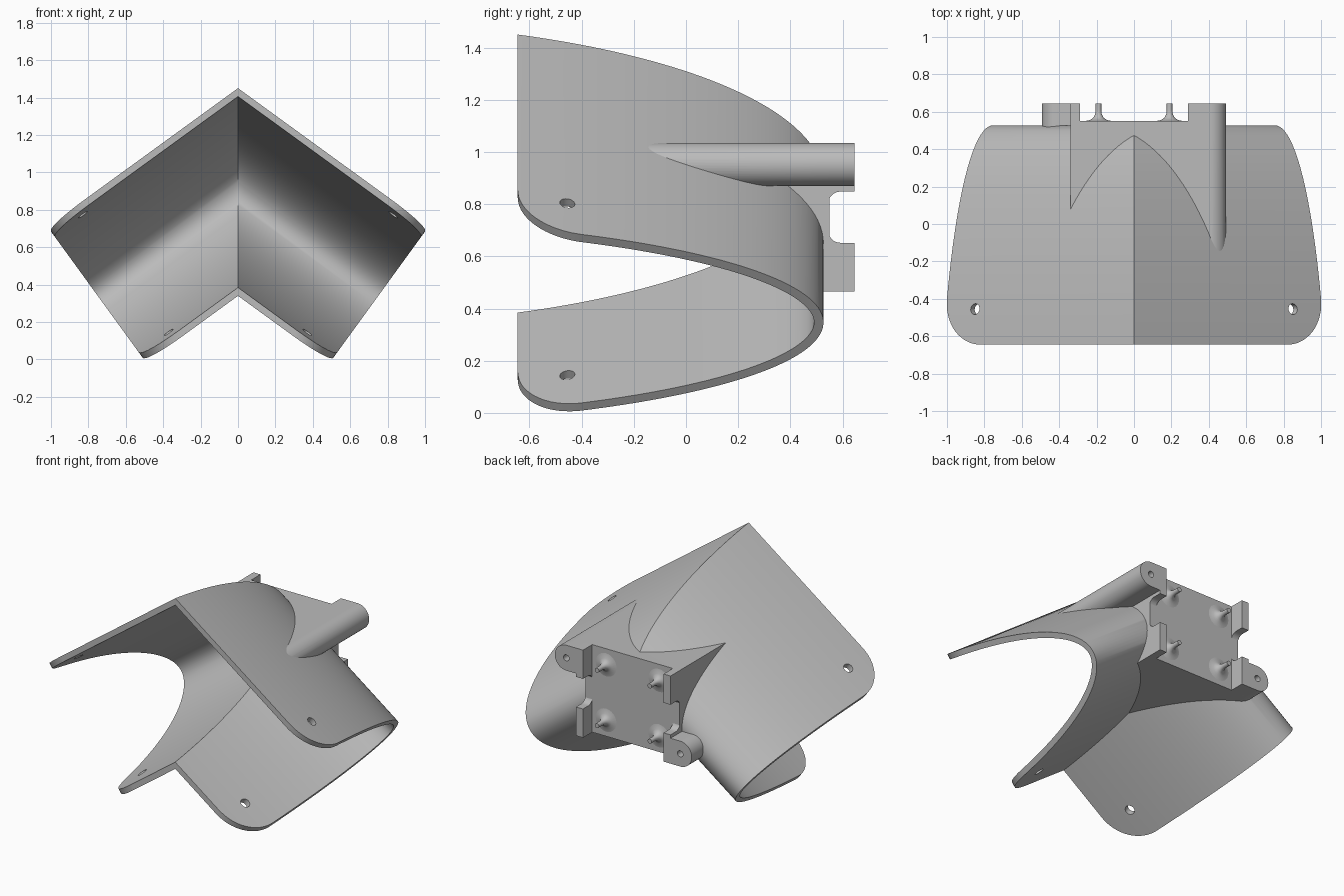
import bpy, bmesh, math
from mathutils import Vector, Matrix

if "Cube" in bpy.data.objects:
    bpy.data.objects.remove(bpy.data.objects["Cube"], do_unlink=True)

grey = bpy.data.materials.new("plain grey")
grey.use_nodes = True
grey.diffuse_color = (0.5, 0.5, 0.5, 1)
grey.node_tree.nodes["Principled BSDF"].inputs["Base Color"].default_value = (0.5, 0.5, 0.5, 1)

SLOPE = math.radians(36)
ALONG = Vector((math.cos(SLOPE), 0, -math.sin(SLOPE)))   # down the arm
UP = Vector((math.sin(SLOPE), 0, math.cos(SLOPE)))       # across the arm
MID, NOSE, LONG, SHORT = 0.724, 0.527, 1.933, 0.4886     # channel ellipse
FRONT, BACK, END, CORNER, WALL = -0.645, 0.645, 0.407, 0.245, 0.036
TOP, BOTTOM, PLATE = 1.035, 0.465, 0.55


def finish(name, bm):
    bmesh.ops.recalc_face_normals(bm, faces=bm.faces)
    mesh = bpy.data.meshes.new(name)
    bm.to_mesh(mesh)
    bm.free()
    mesh.materials.append(grey)
    obj = bpy.data.objects.new(name, mesh)
    bpy.context.collection.objects.link(obj)
    return obj


def select(obj):
    bpy.ops.object.select_all(action='DESELECT')
    obj.select_set(True)
    bpy.context.view_layer.objects.active = obj


def smooth(obj):
    select(obj)
    bpy.ops.object.shade_smooth_by_angle(angle=math.radians(30))


def subtract(obj, cutter):
    cutter.hide_render = True
    mod = obj.modifiers.new("cut", 'BOOLEAN')
    mod.operation, mod.solver, mod.object = 'DIFFERENCE', 'EXACT', cutter
    select(obj)
    bpy.ops.object.modifier_apply(modifier=mod.name)
    bpy.data.objects.remove(cutter, do_unlink=True)


def prism(name, points, offset):
    """Extrude a closed outline of 3D points by an offset."""
    bm = bmesh.new()
    face = bm.faces.new([bm.verts.new(p) for p in points])
    new = bmesh.ops.extrude_face_region(bm, geom=[face])["geom"]
    bmesh.ops.translate(bm, vec=offset, verts=[v for v in new if isinstance(v, bmesh.types.BMVert)])
    return finish(name, bm)


def cylinder(name, centre, axis, radius, depth):
    bm = bmesh.new()
    turn = Vector(axis).to_track_quat('Z', 'Y').to_matrix().to_4x4()
    bmesh.ops.create_cone(bm, cap_ends=True, segments=32, radius1=radius, radius2=radius,
                          depth=depth, matrix=Matrix.Translation(centre) @ turn)
    return finish(name, bm)


def section(inset, steps=96):
    """Points (y, n) of the open channel curve, moved inward by inset."""
    limit = math.acos(1 - (NOSE - FRONT) / LONG)
    out = []
    for i in range(steps + 1):
        a = limit * math.sin(math.pi * (i / steps - 0.5))
        normal = Vector((math.cos(a) / LONG, math.sin(a) / SHORT)).normalized()
        y = NOSE - LONG * (1 - math.cos(a)) - inset * normal.x
        out.append((max(y, FRONT), MID + SHORT * math.sin(a) - inset * normal.y))
    return out


def ridge(y, n):
    return Vector((0, y, n / math.cos(SLOPE)))


def arm_end(y, n):
    d = max(0, FRONT + CORNER - y)
    s = END - CORNER + math.sqrt(max(0, CORNER ** 2 - d ** 2))
    return ALONG * s + UP * n + Vector((0, y, 0))


def far_end(y, n):
    return ALONG * 1.5 + UP * n + Vector((0, y, 0))


def mirror_x(bm):
    bmesh.ops.mirror(bm, geom=bm.verts[:] + bm.edges[:] + bm.faces[:], axis='X', merge_dist=1e-4)
    bmesh.ops.remove_doubles(bm, verts=bm.verts, dist=1e-5)


# Bent channel: outer wall, inner wall and rims, mirrored over the ridge
bm = bmesh.new()
loops = [[bm.verts.new(f(*p)) for p in section(w)]
         for w, f in ((0, ridge), (0, arm_end), (WALL, arm_end), (WALL, ridge))]
for a, b in zip(loops, loops[1:]):
    for i in range(len(a) - 1):
        bm.faces.new((a[i], a[i + 1], b[i + 1], b[i]))
for i in (0, -1):
    bm.faces.new([loop[i] for loop in loops])
mirror_x(bm)
shell = finish("channel_shell", bm)
for side in (1, -1):
    centre = ALONG * 0.215 + UP * MID + Vector((0, -0.455, 0))
    axis = UP.copy()
    centre.x *= side
    axis.x *= side
    subtract(shell, cylinder("screw_hole_cutter", centre, axis, 0.029, 1.3))
smooth(shell)


# Mount body: a block with one rounded boss on each side, trimmed to the channel
def boss_outline(inner_x, upper):
    """Rounded tab outline in x, z for the upper +x or lower -x corner."""
    r = 0.0825
    pts = [(inner_x, TOP)]
    for i in range(25):
        a = math.pi * (0.5 - i / 24)
        pts.append((0.41 + r * math.cos(a), TOP - r + r * math.sin(a)))
    pts.append((inner_x, TOP - 2 * r))
    return pts if upper else [(-x, TOP + BOTTOM - z) for x, z in pts]


outline = boss_outline(0.34, True)[1:] + [(0.34, BOTTOM)]
outline += boss_outline(0.34, False)[1:] + [(-0.34, TOP)]
body = prism("mount_body", [(x, -0.3, z) for x, z in outline], (0, PLATE + 0.3, 0))

bm = bmesh.new()
loops = [[bm.verts.new(f(*p)) for p in section(WALL / 2)] for f in (ridge, far_end)]
a, b = loops
for i in range(len(a)):
    j = (i + 1) % len(a)
    bm.faces.new((a[i], a[j], b[j], b[i]))
bm.faces.new(b)
mirror_x(bm)
subtract(body, finish("cavity_cutter", bm))
smooth(body)

# Boss ends with small screw holes
for name, upper in (("upper_boss_end", True), ("lower_boss_end", False)):
    boss = prism(name, [(x, PLATE - 0.02, z) for x, z in boss_outline(0.34, upper)],
                 (0, BACK - PLATE + 0.02, 0))
    x, z = (0.41, TOP - 0.0825) if upper else (-0.41, BOTTOM + 0.0825)
    subtract(boss, cylinder("boss_hole_cutter", (x, BACK, z), (0, 1, 0), 0.02, 0.16))
    smooth(boss)

# Side rails with a rounded notch between two lugs
mid_z, half, r = (TOP + BOTTOM) / 2, 0.098, 0.045
floor = PLATE - 0.004
lower = [(BACK, BOTTOM), (BACK, mid_z - half)]
for i in range(9):
    a = math.pi / 2 * i / 8
    lower.append((floor + r - r * math.sin(a), mid_z - half + r - r * math.cos(a)))
rail = [(floor - 0.004, BOTTOM)] + lower
rail += [(y, 2 * mid_z - z) for y, z in reversed(rail)]
for name, x in (("left_rail", 0.29), ("right_rail", -0.34)):
    smooth(prism(name, [(x, y, z) for y, z in rail], (0.05, 0, 0)))

# Four pins with flared feet on the plate
pin = [(0.075, 0), (0.045, 0.006), (0.028, 0.018), (0.018, 0.036), (0.015, 0.055), (0.015, 0.095)]
for i, (sx, sz) in enumerate(((1, 1), (-1, 1), (1, -1), (-1, -1))):
    bm = bmesh.new()
    rings = []
    for radius, h in pin:
        rings.append([bm.verts.new((sx * 0.19 + radius * math.cos(k * math.tau / 24), PLATE + h,
                                    mid_z + sz * 0.18 + radius * math.sin(k * math.tau / 24)))
                      for k in range(24)])
    for a, b in zip(rings, rings[1:]):
        for k in range(24):
            j = (k + 1) % 24
            bm.faces.new((a[k], a[j], b[j], b[k]))
    bm.faces.new(rings[-1])
    smooth(finish("standoff_pin_%d" % (i + 1), bm))
